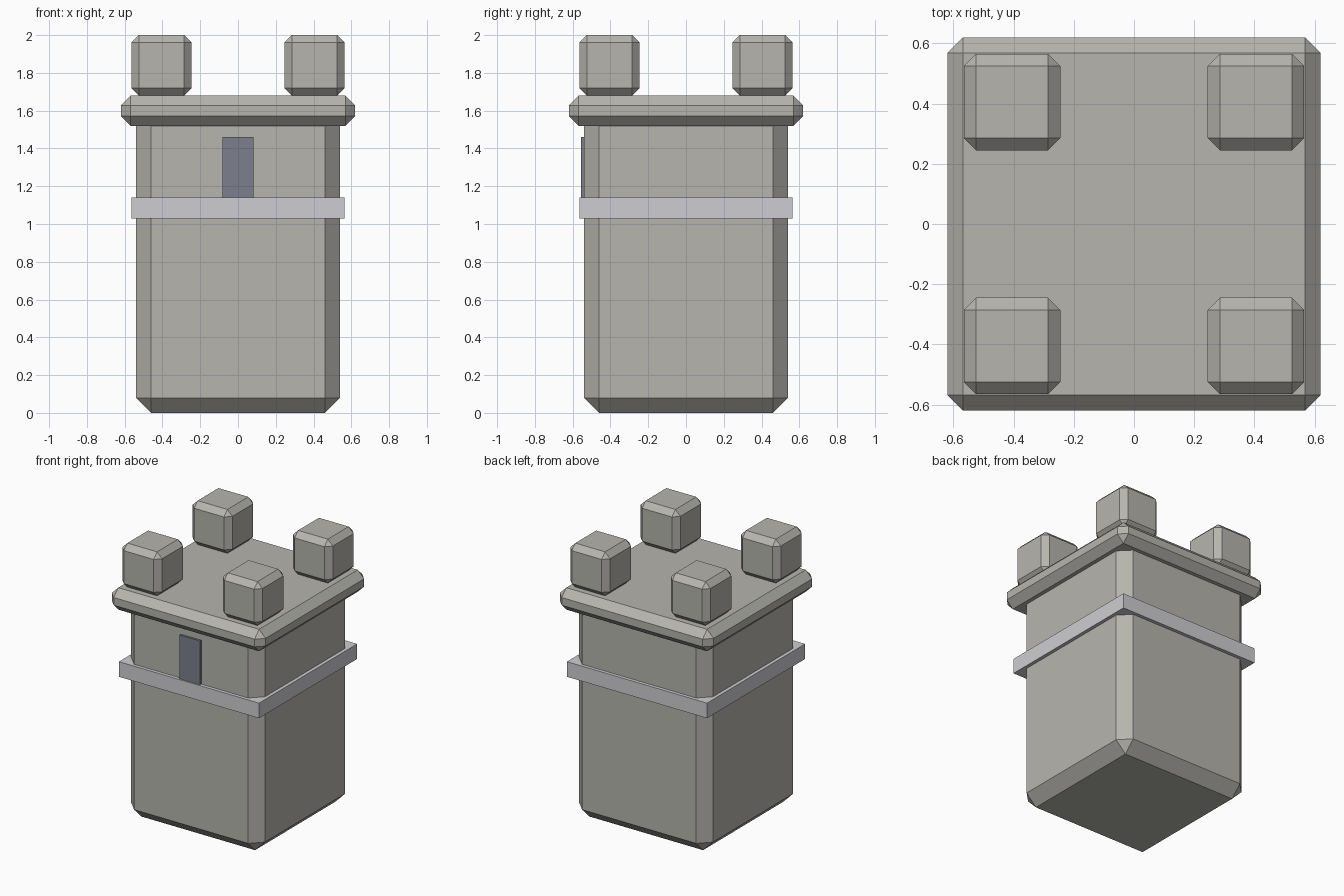
import bpy, bmesh
from mathutils import Matrix, Vector

if "Cube" in bpy.data.objects:
    bpy.data.objects.remove(bpy.data.objects["Cube"])


def material(name, rgb):
    m = bpy.data.materials.new(name)
    m.diffuse_color = (*[(c / 255 / 12.92) if c < 11 else ((c / 255 + 0.055) / 1.055) ** 2.4
                         for c in rgb], 1)
    m.use_nodes = True
    m.node_tree.nodes["Principled BSDF"].inputs["Base Color"].default_value = m.diffuse_color
    return m


stone = material("warm grey stone", (182, 181, 174))
trim = material("pale grey trim", (206, 206, 210))
glass = material("slate blue window", (124, 127, 140))


def block(name, low, high, mat, chamfer=0):
    """Box between two corners, with flat chamfered edges."""
    low, high = Vector(low), Vector(high)
    bm = bmesh.new()
    bmesh.ops.create_cube(bm, size=1)
    bmesh.ops.transform(bm, matrix=Matrix.Diagonal((*(high - low), 1)), verts=bm.verts)
    if chamfer:
        bmesh.ops.bevel(bm, geom=bm.edges[:], offset=chamfer, segments=1,
                        profile=0.5, affect='EDGES')
    mesh = bpy.data.meshes.new(name)
    bm.to_mesh(mesh)
    bm.free()
    mesh.materials.append(mat)
    ob = bpy.data.objects.new(name, mesh)
    ob.location = (low + high) / 2
    bpy.context.collection.objects.link(ob)
    return ob


# Tower shaft, its top chamfer tucked inside the parapet slab
block("tower_body", (-0.54, -0.54, 0), (0.54, 0.54, 1.6), stone, 0.08)

# Trim band around the shaft
block("trim_band", (-0.565, -0.565, 1.03), (0.565, 0.565, 1.14), trim)

# Overhanging parapet slab
block("parapet_slab", (-0.62, -0.62, 1.52), (0.62, 0.62, 1.68), stone, 0.052)

# Window plate on the front, resting on the band
block("window", (-0.082, -0.555, 1.135), (0.082, -0.535, 1.46), glass)

# Four corner merlons
for sx, side in ((-1, "left"), (1, "right")):
    for sy, end in ((-1, "front"), (1, "back")):
        cx, cy = sx * 0.405, sy * 0.405
        block(f"merlon_{end}_{side}", (cx - 0.16, cy - 0.16, 1.68),
              (cx + 0.16, cy + 0.16, 2.0), stone, 0.04)
